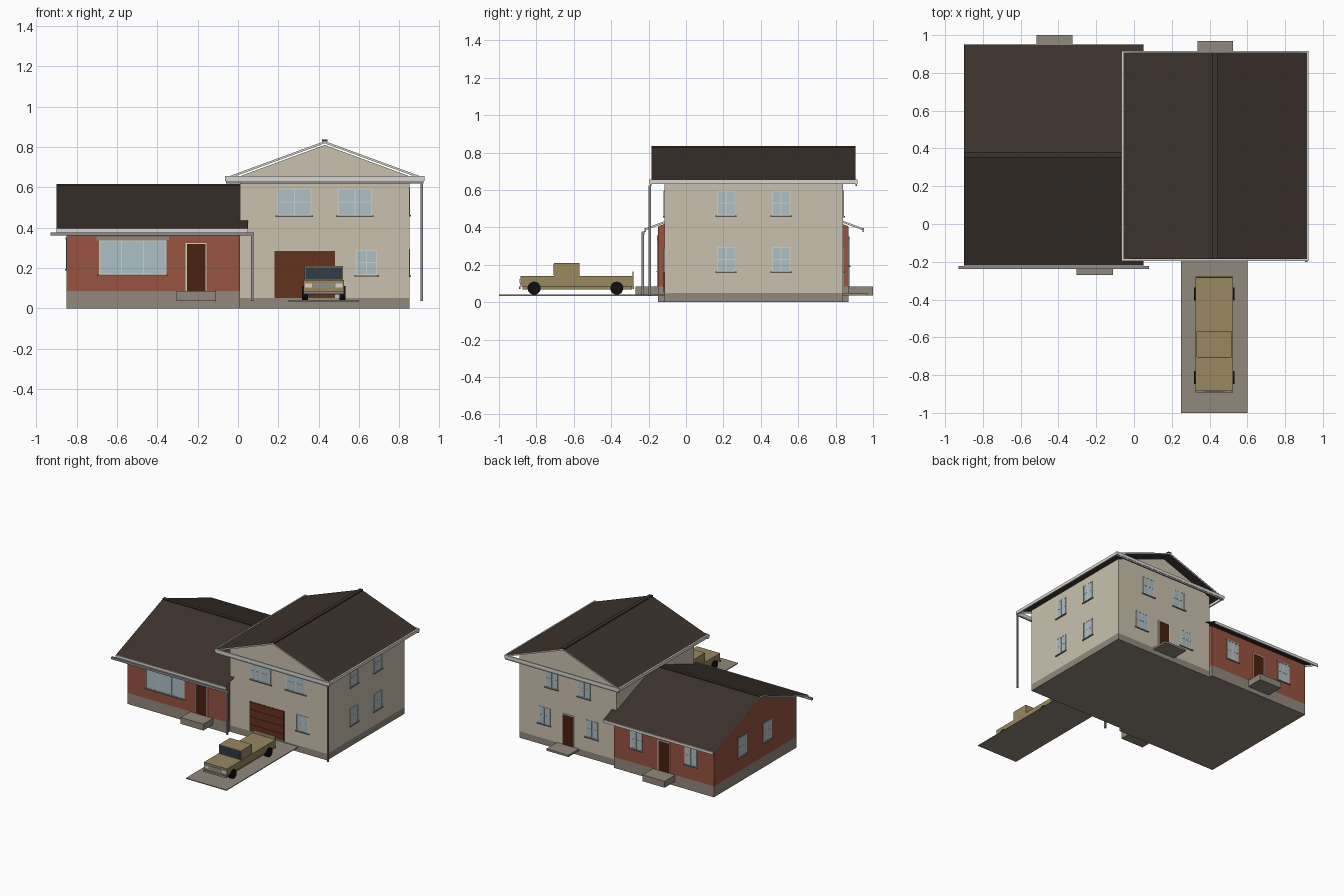
import bpy, bmesh, math
from mathutils import Matrix

if "Cube" in bpy.data.objects:
    bpy.data.objects.remove(bpy.data.objects["Cube"])

RGB = {
    "stucco": (200, 192, 172), "brick": (150, 84, 66), "concrete": (143, 135, 124),
    "roof": (62, 53, 48), "trim": (215, 212, 206), "metal": (140, 140, 142),
    "glass": (172, 190, 196), "frame": (205, 208, 200), "door": (75, 38, 22),
    "garage": (100, 54, 36), "paint": (152, 134, 96), "tyre": (22, 22, 22),
    "windshield": (52, 62, 70),
}
MATS = {}
for name, c in RGB.items():
    m = bpy.data.materials.new(name)
    m.diffuse_color = [(v / 255) ** 2.2 for v in c] + [1]
    m.use_nodes = True
    m.node_tree.nodes["Principled BSDF"].inputs["Base Color"].default_value = m.diffuse_color
    MATS[name] = m


def finish(name, bm, mats):
    bmesh.ops.recalc_face_normals(bm, faces=bm.faces[:])
    me = bpy.data.meshes.new(name)
    bm.to_mesh(me)
    bm.free()
    for m in mats:
        me.materials.append(MATS[m])
    ob = bpy.data.objects.new(name, me)
    bpy.context.collection.objects.link(ob)
    return ob


def boxes(name, items):
    """One object from boxes (x0, x1, y0, y1, z0, z1, material)."""
    bm = bmesh.new()
    mats = []
    for x0, x1, y0, y1, z0, z1, mat in items:
        if mat not in mats:
            mats.append(mat)
        mx = (Matrix.Translation(((x0 + x1) / 2, (y0 + y1) / 2, (z0 + z1) / 2))
              @ Matrix.Diagonal((x1 - x0, y1 - y0, z1 - z0, 1)))
        n = len(bm.faces)
        bmesh.ops.create_cube(bm, size=1, matrix=mx)
        bm.faces.ensure_lookup_table()
        for f in bm.faces[n:]:
            f.material_index = mats.index(mat)
    return finish(name, bm, mats)


def prism(name, profile, axis, a, b, mat, capped=True):
    """Extrude an (u, z) profile along x or y; uncapped gives an open sheet."""
    bm = bmesh.new()
    P = (lambda u, z, t: (t, u, z)) if axis == 'x' else (lambda u, z, t: (u, t, z))
    A = [bm.verts.new(P(u, z, a)) for u, z in profile]
    B = [bm.verts.new(P(u, z, b)) for u, z in profile]
    n = len(profile)
    for i in range(n if capped else n - 1):
        j = (i + 1) % n
        bm.faces.new((A[i], A[j], B[j], B[i]))
    if capped:
        bm.faces.new(A)
        bm.faces.new(B)
    return finish(name, bm, [mat])


def on_wall(wall, u0, u1, z0, z1, d0, d1, mat):
    """Box on a wall (axis, position, outward sign), d measured outwards."""
    axis, pos, s = wall
    p, q = sorted((pos + s * d0, pos + s * d1))
    return (p, q, u0, u1, z0, z1, mat) if axis == 'x' else (u0, u1, p, q, z0, z1, mat)


def window(name, wall, u0, u1, z0, z1, cols=2, rows=2, lintel=0):
    t = 0.005
    items = [on_wall(wall, u0, u1, z0, z1, -.01, .002, "glass")]
    for i in range(cols + 1):
        u = u0 + (u1 - u0 - t) * i / cols
        items.append(on_wall(wall, u, u + t, z0, z1, 0, .004, "frame"))
    for i in range(rows + 1):
        z = z0 + (z1 - z0 - t) * i / rows
        items.append(on_wall(wall, u0, u1, z, z + t, 0, .0035, "frame"))
    items.append(on_wall(wall, u0 - .008, u1 + .008, z0 - .007, z0, 0, .009, "concrete"))
    if lintel:
        items.append(on_wall(wall, u0 - .012, u1 + .012, z1, z1 + lintel, 0, .005, "concrete"))
    boxes(name, items)


def door(name, wall, u0, u1, z0, z1):
    t = .007
    boxes(name, [on_wall(wall, u0, u1, z0, z1, -.01, .002, "door"),
                 on_wall(wall, u0 - t, u0, z0, z1 + t, 0, .005, "frame"),
                 on_wall(wall, u1, u1 + t, z0, z1 + t, 0, .005, "frame"),
                 on_wall(wall, u0, u1, z1, z1 + t, 0, .005, "frame")])


# Walls and foundations
boxes("wing_foundation", [(-.85, .01, -.15, .87, 0, .085, "concrete")])
boxes("tower_foundation", [(.01, .85, -.115, .84, 0, .05, "concrete")])
prism("wing_walls", [(-.15, .085), (.87, .085), (.87, .405), (.36, .6), (-.15, .405)],
      'x', -.85, .01, "brick")
prism("tower_walls", [(.01, .05), (.85, .05), (.85, .655), (.43, .81), (.01, .655)],
      'y', -.115, .84, "stucco")

# Roofs: thin sheets with ridge caps and pale barge boards
wing = [(-.22, .395), (.365, .613), (.95, .395)]
tower = [(-.06, .65), (.43, .83), (.92, .65)]
prism("wing_roof", wing, 'x', -.90, .05, "roof", False)
prism("tower_roof", tower, 'y', -.185, .907, "roof", False)


def barge(name, line, axis, a, b):
    low = [(u, z - .012) for u, z in reversed(line)]
    prism(name, [(u, z - .001) for u, z in line] + low, axis, a, b, "trim")


barge("wing_barge_board", wing, 'x', -.90, -.894)
barge("tower_barge_front", tower, 'y', -.185, -.179)
barge("tower_barge_back", tower, 'y', .901, .907)
boxes("wing_ridge_cap", [(-.90, .05, .352, .378, .609, .617, "roof")])
boxes("tower_ridge_cap", [(.416, .444, -.185, .907, .826, .836, "roof")])

# Fascias, gutters and downspouts
boxes("wing_fascia", [(-.90, .05, -.222, -.215, .375, .396, "trim"),
                      (-.90, .05, .945, .952, .375, .396, "trim")])
boxes("wing_gutter", [(-.93, .08, -.237, -.222, .36, .377, "metal")])
boxes("tower_eave_frame", [(-.065, .925, -.195, -.185, .632, .655, "trim"),
                           (-.065, .925, .907, .917, .632, .655, "trim"),
                           (-.065, -.055, -.185, .907, .632, .655, "trim"),
                           (.915, .925, -.185, .907, .632, .655, "trim")])
boxes("tower_gutter", [(-.06, .92, -.193, -.185, .62, .632, "metal"),
                       (-.06, .92, .907, .915, .62, .632, "metal")])
boxes("tower_downspout", [(.906, .918, -.2, -.188, .037, .625, "metal")])
boxes("wing_downspout", [(.064, .076, -.237, -.225, .037, .365, "metal")])

# Windows and doors
wf, wb, wl = ('y', -.15, -1), ('y', .87, 1), ('x', -.85, -1)
tf, tb, tr = ('y', -.115, -1), ('y', .84, 1), ('x', .85, 1)
window("picture_window", wf, -.69, -.355, .168, .335, 3, 1, .022)
for i, c in enumerate((-.18, -.65)):
    window(f"wing_back_window_{i}", wb, c - .052, c + .052, .195, .34, 2, 2, .012)
for i, c in enumerate((.21, .52)):
    window(f"wing_side_window_{i}", wl, c - .052, c + .052, .195, .34, 2, 2, .012)
for i, x in enumerate((.195, .495)):
    window(f"tower_front_window_{i}", tf, x, x + .17, .46, .595)
window("tower_front_low_window", tf, .585, .69, .165, .29)
for i, y in enumerate((.165, .46)):
    window(f"tower_side_high_window_{i}", tr, y, y + .098, .463, .598)
    window(f"tower_side_low_window_{i}", tr, y, y + .098, .163, .295)
for i, (hi, lo) in enumerate(((.57, .635), (.29, .225))):
    window(f"tower_back_high_window_{i}", tb, hi - .052, hi + .052, .46, .598)
    window(f"tower_back_low_window_{i}", tb, lo - .052, lo + .052, .163, .295)
door("front_door", wf, -.253, -.162, .085, .318)
door("wing_back_door", wb, -.465, -.375, .085, .318)
door("tower_back_door", tb, .385, .475, .05, .285)

# Garage door with horizontal panels
boxes("garage_door", [on_wall(tf, .18, .48, .05, .285, -.01, .001, "garage")] +
      [on_wall(tf, .183, .477, .053 + i * .0585, .106 + i * .0585, 0, .004, "garage")
       for i in range(4)])

# Steps and driveway
boxes("front_step", [(-.305, -.11, -.27, -.15, .035, .085, "concrete")])
boxes("wing_back_step", [(-.515, -.325, .87, 1, .035, .085, "concrete")])
boxes("tower_back_step", [(.335, .525, .84, .97, .035, .05, "concrete")])
boxes("driveway", [(.25, .60, -1, -.115, .034, .04, "concrete")])

# Pickup truck
boxes("truck_body", [(.325, .525, -.885, -.285, .085, .14, "paint"),
                     (.335, .515, -.875, -.29, .068, .085, "paint"),
                     (.33, .52, -.287, -.281, .085, .165, "paint")])
prism("truck_cab", [(-.705, .14), (-.57, .14), (-.57, .208), (-.703, .208)],
      'y', 0, 1, "paint").name = "unused"
bpy.data.objects.remove(bpy.data.objects["unused"])
boxes("truck_cab", [(.33, .52, -.705, -.57, .14, .21, "paint")])
boxes("truck_windshield", [(.335, .515, -.708, -.704, .144, .203, "windshield")])
boxes("truck_bumpers", [(.325, .525, -.893, -.885, .07, .085, "metal"),
                        (.325, .525, -.287, -.279, .07, .085, "metal")])
boxes("truck_grille", [(.375, .475, -.888, -.884, .1, .125, "metal")])
boxes("truck_headlights", [(x, x + .035, -.889, -.884, .102, .123, "trim")
                           for x in (.332, .483)])
bm = bmesh.new()
for x in (.332, .518):
    for y in (-.812, -.37):
        bmesh.ops.create_cone(bm, cap_ends=True, segments=20, radius1=.035, radius2=.035,
                              depth=.03, matrix=Matrix.Translation((x, y, .075))
                              @ Matrix.Rotation(math.pi / 2, 4, 'Y'))
finish("truck_wheels", bm, ["tyre"])
